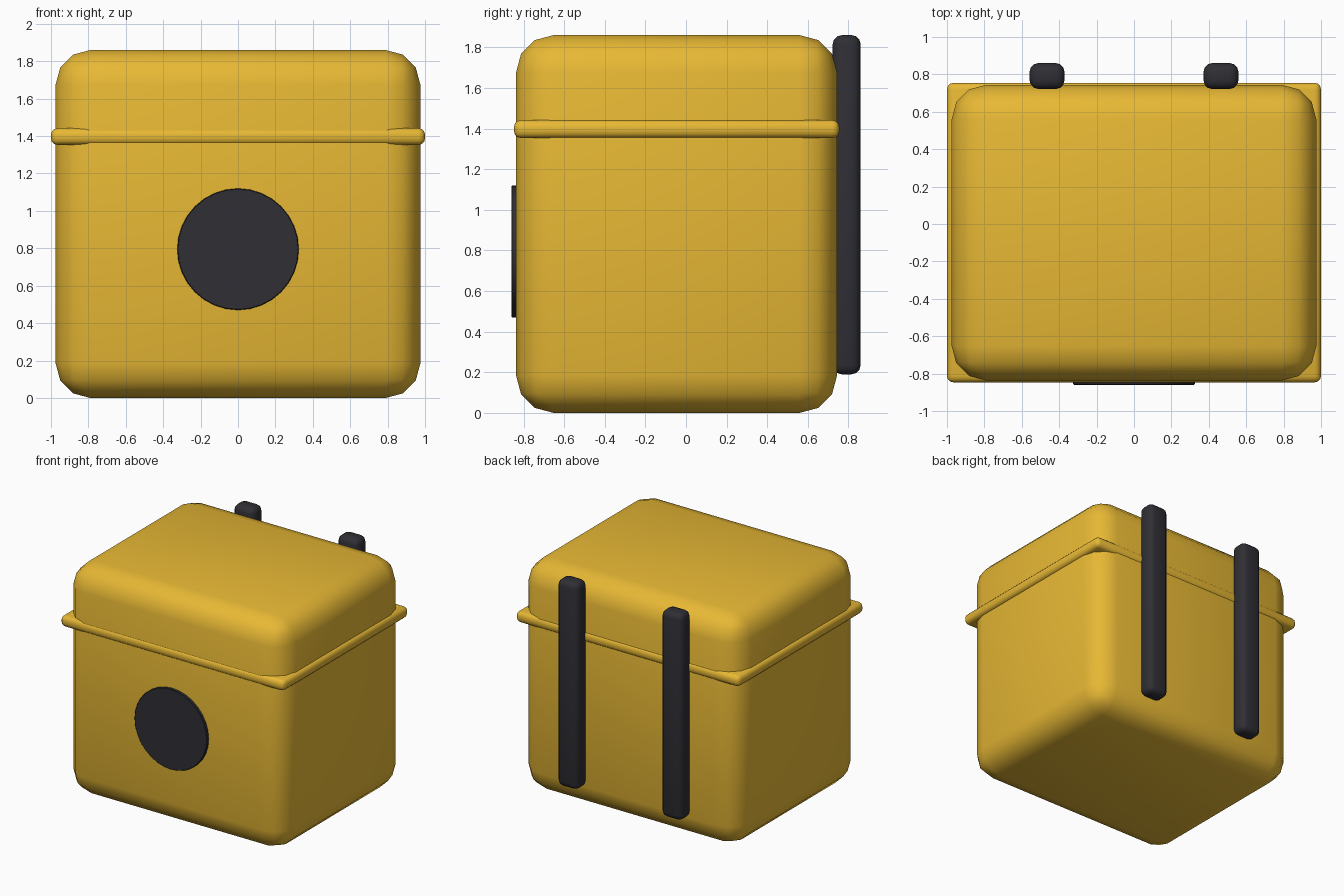
import bpy
from math import radians

if "Cube" in bpy.data.objects:
    bpy.data.objects.remove(bpy.data.objects["Cube"])


def material(name, color):
    m = bpy.data.materials.new(name)
    m.diffuse_color = (*color, 1)
    m.use_nodes = True
    m.node_tree.nodes["Principled BSDF"].inputs["Base Color"].default_value = m.diffuse_color
    return m


YELLOW = material("yellow", (0.80, 0.48, 0.035))
DARK = material("dark", (0.028, 0.028, 0.035))


def finish(ob, name, mat, bevel, segments, angle):
    ob.name = name
    ob.data.materials.append(mat)
    mod = ob.modifiers.new("bevel", 'BEVEL')
    mod.width, mod.segments = bevel, segments
    bpy.ops.object.modifier_apply(modifier=mod.name)
    bpy.ops.object.shade_smooth_by_angle(angle=radians(angle))


def rounded_box(name, lo, hi, bevel, segments, mat):
    center = [(a + b) / 2 for a, b in zip(lo, hi)]
    bpy.ops.mesh.primitive_cube_add(size=1, location=center)
    ob = bpy.context.object
    ob.scale = [b - a for a, b in zip(lo, hi)]
    bpy.ops.object.transform_apply(location=False, rotation=False, scale=True)
    finish(ob, name, mat, bevel, segments, 60)


# Main rounded case and the rim marking the lid
rounded_box("case", (-0.975, -0.837, 0), (0.975, 0.744, 1.86), 0.185, 3, YELLOW)
rounded_box("lid_rim", (-1, -0.847, 1.353), (1, 0.755, 1.442), 0.035, 3, YELLOW)

# Round front badge
bpy.ops.mesh.primitive_cylinder_add(vertices=32, radius=0.325, depth=0.06,
                                    location=(0, -0.83, 0.795),
                                    rotation=(radians(90), 0, 0))
finish(bpy.context.object, "front_disc", DARK, 0.004, 1, 30)

# Two back straps
for side, x in (("left", -0.465), ("right", 0.465)):
    rounded_box(side + "_strap", (x - 0.093, 0.722, 0.19),
                (x + 0.093, 0.86, 1.86), 0.045, 3, DARK)
